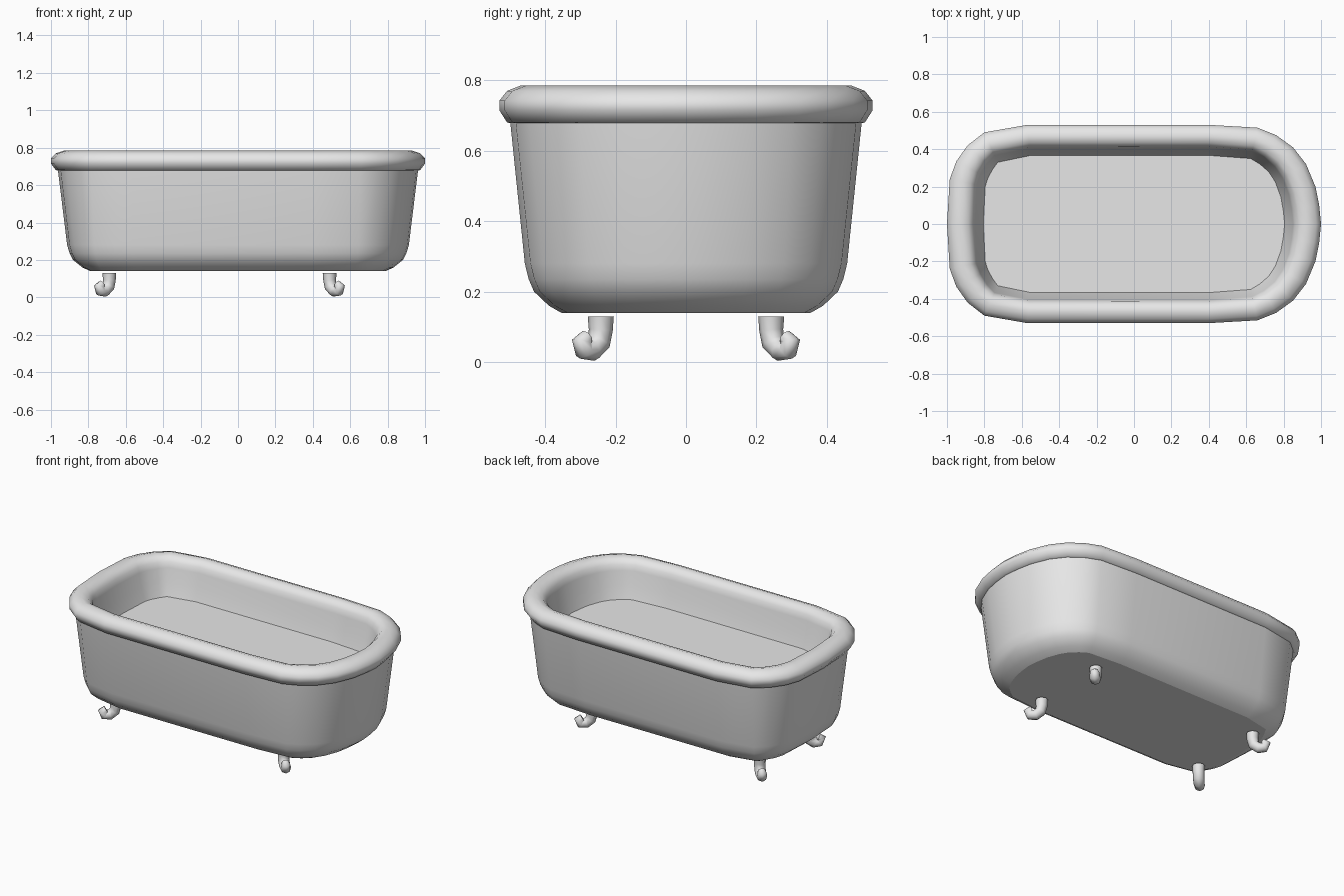
import bpy, bmesh
from mathutils import Vector

cube = bpy.data.objects.get("Cube")
if cube:
    bpy.data.objects.remove(cube, do_unlink=True)

enamel = bpy.data.materials.new("grey enamel")
enamel.use_nodes = True
grey = (0.8, 0.8, 0.8, 1)
enamel.diffuse_color = grey
enamel.node_tree.nodes["Principled BSDF"].inputs["Base Color"].default_value = grey

# Half of the plan outline, from the squarer end to the rounder end
HALF = [(-1, 0), (-0.985, 0.24), (-0.95, 0.335), (-0.89, 0.42), (-0.8, 0.49),
        (-0.57, 0.53), (0.4, 0.53), (0.66, 0.515), (0.76, 0.475), (0.85, 0.41),
        (0.92, 0.32), (0.97, 0.2), (0.99, 0.1), (1, 0)]
outline = [Vector(p) for p in HALF]
outline += [Vector((x, -y)) for x, y in reversed(HALF[1:-1])]


def inset(d):
    """Outline moved inward by d, slightly further at the two ends."""
    ring = []
    for i, p in enumerate(outline):
        a = (p - outline[i - 1]).normalized()
        b = (outline[(i + 1) % len(outline)] - p).normalized()
        t = (a + b).normalized()
        n = Vector((t.y, -t.x))
        ring.append(p + n * d * (1 + 0.2 * abs(n.x)))
    return ring


def loft(name, profile, cap):
    """Skin rings given as (inset, height); cap is the index of a closed ring."""
    bm = bmesh.new()
    rings = [[bm.verts.new((p.x, p.y, z)) for p in inset(d)] for d, z in profile]
    count = len(outline)
    for low, high in zip(rings, rings[1:]):
        for i in range(count):
            j = (i + 1) % count
            bm.faces.new((low[j], low[i], high[i], high[j])).smooth = True
    base = bm.faces.new(rings[cap])
    for e in base.edges:
        e.smooth = False
    bmesh.ops.recalc_face_normals(bm, faces=bm.faces)
    # Open shells: make sure the cap faces the exposed side
    base.normal_update()
    if (base.normal.z > 0) != (cap == -1):
        bmesh.ops.reverse_faces(bm, faces=bm.faces)
    mesh = bpy.data.meshes.new(name)
    bm.to_mesh(mesh)
    bm.free()
    mesh.materials.append(enamel)
    bpy.context.collection.objects.link(bpy.data.objects.new(name, mesh))


# Outer tub wall with flat underside
loft("tub_body", [(0.175, 0.14), (0.14, 0.16), (0.098, 0.2), (0.083, 0.235),
                  (0.072, 0.28), (0.03, 0.69)], 0)

# Rolled rim running down into the basin
loft("rim_and_basin", [(0.034, 0.678), (0.022, 0.68), (0, 0.715), (0, 0.742),
                       (0.022, 0.77), (0.06, 0.785), (0.095, 0.775),
                       (0.116, 0.75), (0.124, 0.715), (0.14, 0.63),
                       (0.162, 0.55)], -1)


# Curled feet: (outward distance, height, radius) swept along a path
FOOT = [(0, 0.13, 0.037), (0, 0.09, 0.034), (0.008, 0.055, 0.033),
        (0.035, 0.034, 0.032), (0.066, 0.036, 0.031), (0.078, 0.058, 0.027),
        (0.058, 0.07, 0.022)]


def foot(name, x, y):
    curve = bpy.data.curves.new(name, "CURVE")
    curve.dimensions = "3D"
    curve.bevel_depth = 1
    curve.bevel_resolution = 2
    curve.use_fill_caps = True
    spline = curve.splines.new("POLY")
    spline.points.add(len(FOOT) - 1)
    out = Vector((x / abs(x), y / abs(y))).normalized()
    for point, (u, z, r) in zip(spline.points, FOOT):
        point.co = (x + out.x * u, y + out.y * u, z, 1)
        point.radius = r
    spline.use_smooth = True
    curve.materials.append(enamel)
    bpy.context.collection.objects.link(bpy.data.objects.new(name, curve))


for end, x in (("right", -0.688), ("left", 0.49)):
    for side, y in (("front", -0.242), ("back", 0.242)):
        foot(f"{side}_{end}_foot", x, y)
